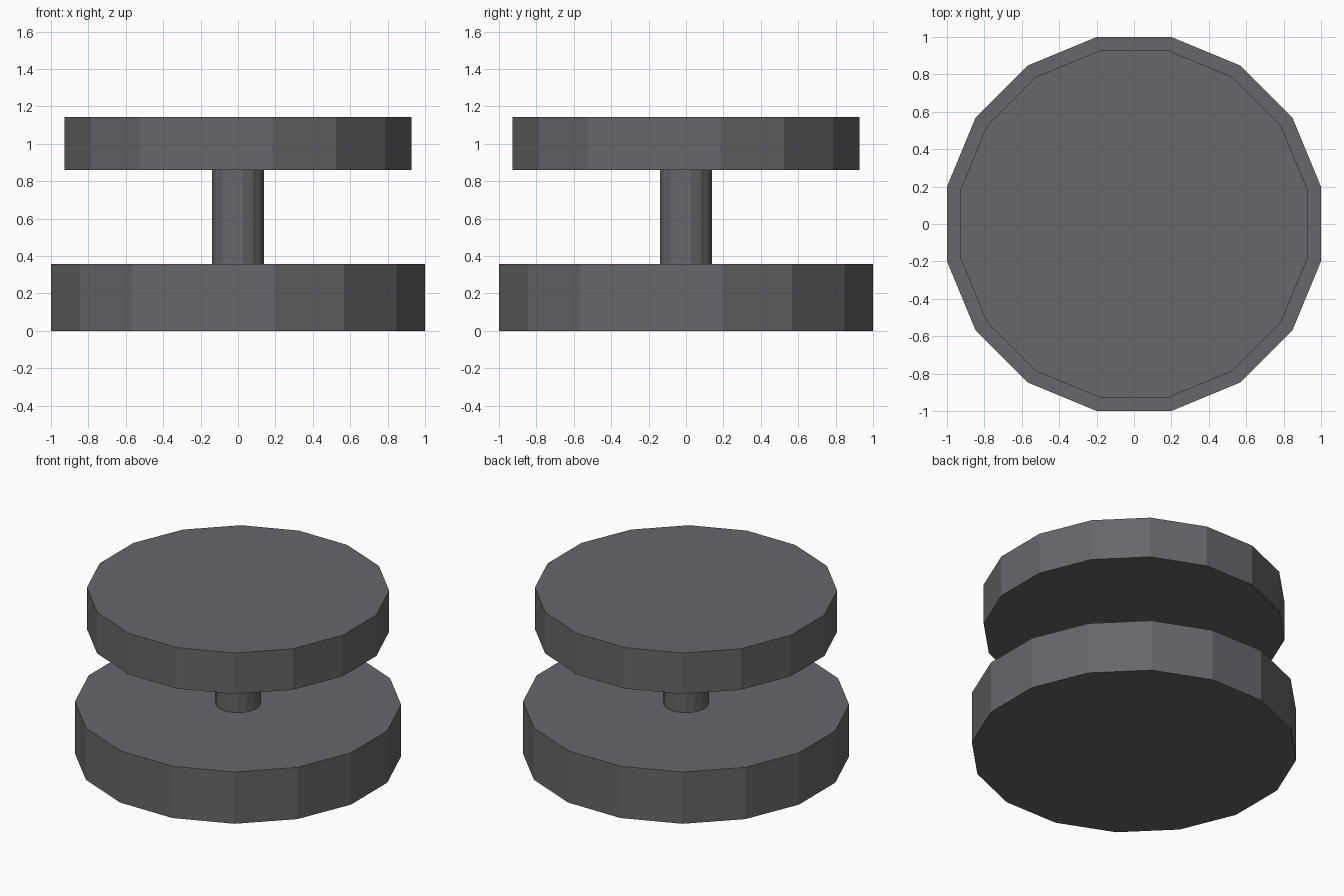
import bpy
import math

SIDES = 16

cube = bpy.data.objects.get("Cube")
if cube:
    bpy.data.objects.remove(cube, do_unlink=True)

# Single dark grey colour
grey = bpy.data.materials.new("dark_grey")
grey.use_nodes = True
colour = (0.135, 0.133, 0.147, 1)
grey.diffuse_color = colour
grey.node_tree.nodes["Principled BSDF"].inputs["Base Color"].default_value = colour


def disc(name, half_width, bottom, top):
    """Flat-sided cylinder with a flat side facing each axis."""
    bpy.ops.mesh.primitive_cylinder_add(
        vertices=SIDES,
        radius=half_width / math.cos(math.pi / SIDES),
        depth=top - bottom,
        location=(0, 0, (bottom + top) / 2),
        rotation=(0, 0, math.pi / SIDES),
    )
    part = bpy.context.object
    part.name = name
    part.data.materials.append(grey)
    return part


# Wide base, thin stem and slightly smaller top plate
disc("base", 1.0, 0.0, 0.357)
disc("stem", 0.14, 0.357, 0.86)
disc("top_plate", 0.927, 0.86, 1.143)
